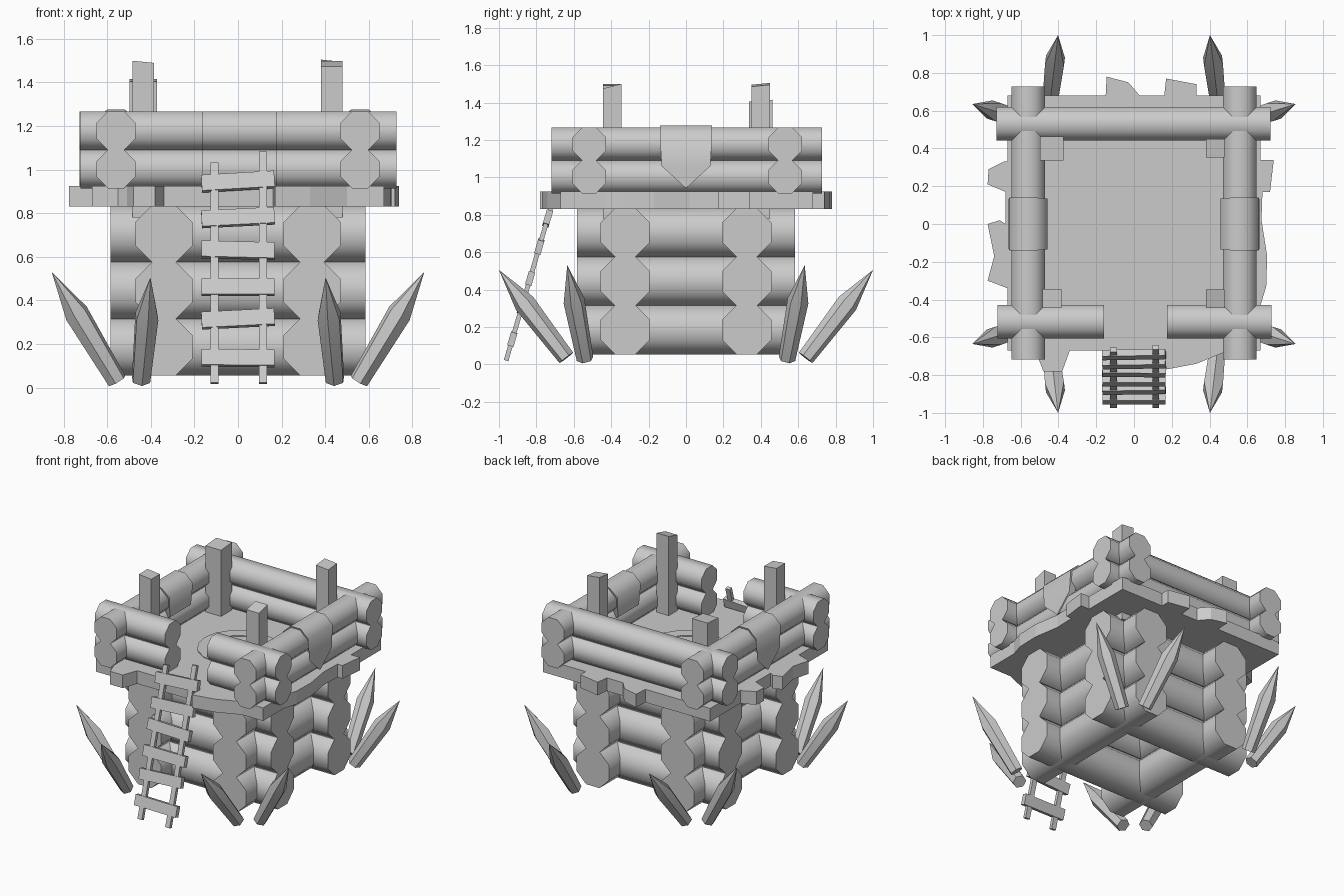
import bpy, bmesh, math
from mathutils import Vector, Matrix

if "Cube" in bpy.data.objects:
    bpy.data.objects.remove(bpy.data.objects["Cube"])


def finish(name, bm, smooth=None):
    bmesh.ops.recalc_face_normals(bm, faces=bm.faces)
    me = bpy.data.meshes.new(name)
    bm.to_mesh(me)
    bm.free()
    if smooth:
        me.shade_smooth()
        me.set_sharp_from_angle(angle=math.radians(smooth))
    ob = bpy.data.objects.new(name, me)
    bpy.context.collection.objects.link(ob)
    return ob


def spun(name, p0, p1, profile, n, smooth=50):
    """Faceted pole from p0 to p1; profile = (fraction along, radius)."""
    p0, p1 = Vector(p0), Vector(p1)
    rot = (p1 - p0).to_track_quat('Z', 'Y')
    bm = bmesh.new()
    rings = []
    for t, r in profile:
        c = p0.lerp(p1, t)
        if r == 0:
            rings.append([bm.verts.new(c)])
            continue
        rings.append([bm.verts.new(c + rot @ Vector((r * math.cos(a), r * math.sin(a), 0)))
                      for a in [2 * math.pi * (i + .5) / n for i in range(n)]])
    for a, b in zip(rings, rings[1:]):
        for i in range(n):
            j = (i + 1) % n
            bm.faces.new([a[i], a[j], b[j], b[i]] if len(b) > 1 else [a[i], a[j], b[0]])
    for ring in (rings[0], rings[-1]):
        if len(ring) > 1:
            bm.faces.new(ring)
    return finish(name, bm, smooth)


def log(name, p0, p1, half):
    r = half / math.cos(math.pi / 8)
    return spun(name, p0, p1, [(0, r), (1, r)], 8)


def box(name, size, matrix, slant=(0, 0)):
    """Box with an optionally slanted top."""
    bm = bmesh.new()
    bmesh.ops.create_cube(bm, size=1)
    for v in bm.verts:
        dz = (v.co.x * slant[0] + v.co.y * slant[1]) if v.co.z > 0 else 0
        v.co = Vector((v.co.x * size[0], v.co.y * size[1], v.co.z * size[2] + dz))
    bm.transform(matrix)
    return finish(name, bm)


# lower log walls, three courses
for k in range(3):
    z = 0.185 + 0.26 * k
    for s in (-1, 1):
        log("base_log_x", (-0.585, 0.325 * s, z), (0.585, 0.325 * s, z), 0.131)
        log("base_log_y", (0.34 * s, -0.583, z), (0.34 * s, 0.583, z), 0.131)

# platform with ragged plank ends
outline = [(-.67, .68), (-.15, .68), (-.145, .78), (-.03, .75), (.03, .68), (.16, .68),
           (.17, .77), (.33, .74), (.33, .68), (.67, .68), (.67, .34), (.74, .34),
           (.72, .17), (.68, .17), (.675, .02), (.705, -.17), (.70, -.33), (.67, -.43),
           (.67, -.67), (.50, -.67), (.33, -.74), (.17, -.77), (.16, -.67), (-.34, -.67),
           (-.38, -.78), (-.48, -.78), (-.51, -.70), (-.55, -.67), (-.67, -.67),
           (-.67, -.34), (-.775, -.30), (-.74, -.17), (-.775, .0), (-.71, .02),
           (-.68, .0), (-.68, .17), (-.775, .21), (-.77, .29), (-.69, .33), (-.67, .33)]
bm = bmesh.new()
face = bm.faces.new([bm.verts.new((x, y, 0.83)) for x, y in outline])
up = bmesh.ops.extrude_face_region(bm, geom=[face])
bmesh.ops.translate(bm, vec=(0, 0, 0.095), verts=[v for v in up["geom"] if isinstance(v, bmesh.types.BMVert)])
if not face.is_valid or len([f for f in bm.faces if abs(f.normal.z) > .9]) < 2:
    bm.faces.new([v for v in bm.verts if v.co.z < 0.84])
finish("platform", bm)

# flat ring on the floor
bm = bmesh.new()
rings = [[bm.verts.new((r * math.cos(i * math.pi / 8), r * math.sin(i * math.pi / 8), z)) for i in range(16)]
         for r, z in ((0.27, 0.92), (0.27, 0.93), (0.185, 0.93), (0.185, 0.92))]
for a, b in zip(rings, rings[1:]):
    for i in range(16):
        j = (i + 1) % 16
        bm.faces.new([a[i], a[j], b[j], b[i]])
finish("floor_ring", bm)

# parapet logs, two courses, with a gap at the front
for z in (1.003, 1.178):
    log("parapet_back", (-0.727, 0.53, z), (0.722, 0.53, z), 0.089)
    log("parapet_front_left", (-0.722, -0.518, z), (-0.16, -0.518, z), 0.089)
    log("parapet_front_right", (0.175, -0.518, z), (0.728, -0.518, z), 0.089)
    for s in (-1, 1):
        log("parapet_side", (0.56 * s, -0.718, z), (0.56 * s, 0.728, z), 0.089)

# pointed hides draped over the side parapets: (x, z, half width)
drape = [(.462, 1.07, .12), (.457, 1.22, .135), (.52, 1.277, .14), (.60, 1.277, .14),
         (.66, 1.22, .14), (.664, 1.06, .13), (.66, .945, .004)]
for s in (-1, 1):
    bm = bmesh.new()
    rows = [[bm.verts.new((x * s, w * u, z)) for u in (-1, 1)] for x, z, w in drape]
    for a, b in zip(rows, rows[1:]):
        bm.faces.new([a[0], a[1], b[1], b[0]])
    # close the hide underneath so that it reads as solid
    for u in (0, 1):
        bm.faces.new([r[u] for r in rows])
    bm.faces.new(rows[0] + rows[-1][::-1])
    finish("draped_hide", bm, 50)

# square corner posts: x, y, width, top, slant
for x, y, w, top, sl in ((-.435, .40, .125, 1.41, (0, .01)), (.43, .40, .098, 1.495, (-.01, .01)),
                         (-.435, -.395, .1, 1.495, (-.01, 0)), (.43, -.395, .098, 1.487, (0, .025))):
    h = top - 0.78
    box("corner_post", (w, w, h), Matrix.Translation((x, y, 0.78 + h / 2)), sl)

# sharpened stakes, two at each corner
stake = [(0, .046), (.62, .058), (1, 0)]
for sx in (-1, 1):
    for sy in (-1, 1):
        spun("side_stake", (.555 * sx, .54 * sy, .03), (.855 * sx, .635 * sy, .53), stake, 6)
        spun("end_stake", (.445 * sx, .64 * sy, .035), (.402 * sx, 1.0 * sy, .505), stake, 6)

# leaning ladder
lean = math.atan2(0.31, 1.06)


def on_ladder(z):
    return -0.962 + (z - 0.02) * 0.31 / 1.06


for x, top in ((-.108, 1.03), (.115, 1.08)):
    mid = (0.02 + top) / 2
    box("ladder_rail", (.036, .025, (top - 0.02) / math.cos(lean)),
        Matrix.Translation((x, on_ladder(mid), mid)) @ Matrix.Rotation(-lean, 4, 'X'))
for z, tilt in ((.135, -.5), (.315, 3), (.46, 0), (.63, -1.5), (.78, 3), (.945, 3.5)):
    box("ladder_rung", (.335, .035, .075),
        Matrix.Translation((0, on_ladder(z), z)) @ Matrix.Rotation(-lean, 4, 'X')
        @ Matrix.Rotation(math.radians(-tilt), 4, 'Y'))
